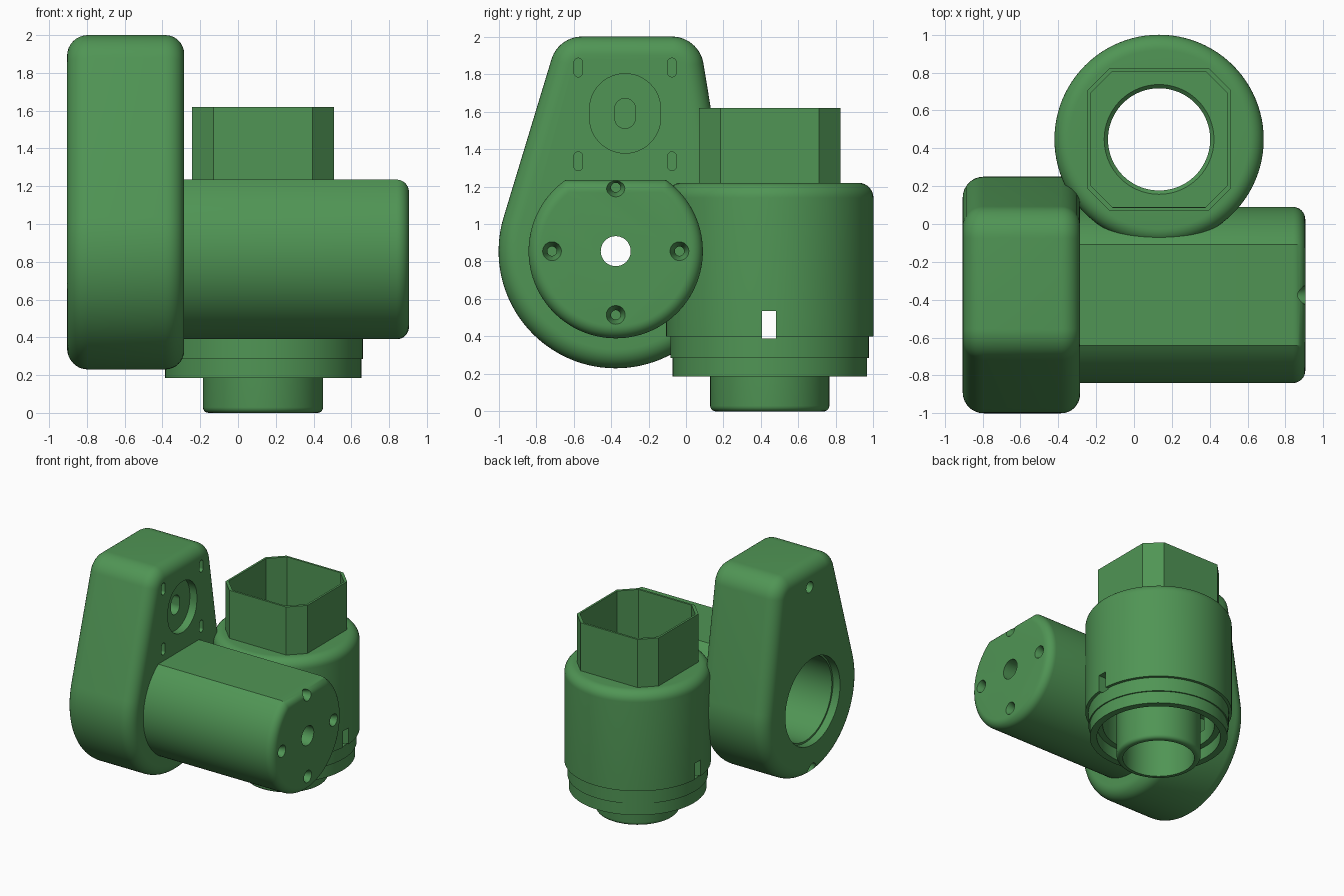
import bpy, bmesh
from math import sin, cos, pi, asin, atan2, hypot, radians

if "Cube" in bpy.data.objects:
    bpy.data.objects.remove(bpy.data.objects["Cube"])

green = bpy.data.materials.new("green_plastic")
green.diffuse_color = (0.08, 0.30, 0.09, 1)
green.use_nodes = True
green.node_tree.nodes["Principled BSDF"].inputs["Base Color"].default_value = green.diffuse_color


def loft(name, rings, closed=False):
    """Skin equal-length rings; cap the ends, or join last to first."""
    bm = bmesh.new()
    vr = [[bm.verts.new(p) for p in ring] for ring in rings]
    n = len(vr[0])
    pairs = list(zip(vr, vr[1:])) + ([(vr[-1], vr[0])] if closed else [])
    for a, b in pairs:
        for i in range(n):
            j = (i + 1) % n
            bm.faces.new((a[i], a[j], b[j], b[i]))
    if not closed:
        bm.faces.new(vr[0])
        bm.faces.new(vr[-1])
    bmesh.ops.recalc_face_normals(bm, faces=bm.faces)
    me = bpy.data.meshes.new(name)
    bm.to_mesh(me)
    bm.free()
    ob = bpy.data.objects.new(name, me)
    bpy.context.collection.objects.link(ob)
    me.materials.append(green)
    return ob


def cut(ob, cutters):
    bpy.context.view_layer.objects.active = ob
    for c in cutters:
        m = ob.modifiers.new("cut", 'BOOLEAN')
        m.operation, m.solver, m.object = 'DIFFERENCE', 'EXACT', c
        bpy.ops.object.modifier_apply(modifier=m.name)


def arc(a0, a1, n):
    return [a0 + (a1 - a0) * i / n for i in range(n + 1)]


def slot(y, z, steps, h=0.0):
    """Cutter along x; steps are (x, radius), h stretches the circle upwards into a slot."""
    rings = []
    for x, r in steps:
        ring = [(x, y + r * cos(a), z + h + r * sin(a)) for a in arc(0, pi, 24)]
        ring += [(x, y + r * cos(a), z - h + r * sin(a)) for a in arc(pi, 2 * pi, 24)]
        if h == 0:
            ring = ring[:24] + ring[25:-1]
        rings.append(ring)
    ob = loft("cutter", rings)
    ob.hide_render = True
    cutters_made.append(ob)
    return ob


def fillet(x0, x1, r, n=8):
    """(x, inset) steps with a rounded end at x1."""
    s = 1 if x1 > x0 else -1
    return [(x1 - s * r * (1 - sin(a)), r * (1 - cos(a))) for a in arc(0, pi / 2, n)]


cutters_made = []
CY, CZ = -0.375, 0.855          # drive axis
BX, BY = 0.1325, 0.447          # nozzle body axis

# Drive housing: hull of three circles with rounded rims
circles = [(CY, CZ, 0.625), (-0.075, 1.83, 0.17), (-0.555, 1.83, 0.17)]


def tangent(a, b):
    dy, dz = b[0] - a[0], b[1] - a[1]
    return atan2(dz, dy) - pi / 2 + asin((a[2] - b[2]) / hypot(dy, dz))


ang = [tangent(circles[i], circles[(i + 1) % 3]) for i in range(3)]
spans = []
for i, c in enumerate(circles):
    start, end = ang[i - 1], ang[i]
    while end < start:
        end += 2 * pi
    while end - start > 2 * pi:
        end -= 2 * pi
    spans.append((c, arc(start, end, 64 if i == 0 else 14)))


def hull(x, d):
    return [(x, c[0] + (c[2] - d) * cos(a), c[1] + (c[2] - d) * sin(a)) for c, s in spans for a in s]


steps = fillet(0, -0.905, 0.11)[::-1] + fillet(-0.905, -0.285, 0.1)
housing = loft("drive_housing", [hull(x, d) for x, d in steps])

# Gear motor barrel: cylinder with a flat along the top
R, H = 0.465, 0.38


def barrel(x, d):
    r, h = R - d, H - d
    p = asin(h / r)
    return [(x, CY + r * cos(a), CZ + r * sin(a)) for a in arc(pi - p, 2 * pi + p, 80)]


motor = loft("motor_barrel", [barrel(-0.35, 0)] + [barrel(x, d) for x, d in fillet(-0.35, 0.905, 0.065)])

# Nozzle body: lathed shell with skirt, annular groove and inner tube
prof = [(0.27, 0), (0.27, 0.78), (0.29, 0.8), (0.29, 1.22)]
prof += [(0.473 + 0.08 * sin(a), 1.14 + 0.08 * cos(a)) for a in arc(0, pi / 2, 8)]
prof += [(0.553, 0.40), (0.53, 0.40), (0.53, 0.285), (0.52, 0.285), (0.52, 0.185),
         (0.466, 0.185), (0.466, 0.28), (0.42, 0.28), (0.42, 0.54), (0.318, 0.54)]
prof += [(0.288 + 0.03 * cos(a), 0.03 - 0.03 * sin(a)) for a in arc(0, pi / 2, 5)]
body = loft("nozzle_body", [[(BX + r * cos(2 * pi * i / 96), BY + r * sin(2 * pi * i / 96), z)
                             for i in range(96)] for r, z in prof], closed=True)


# Feed socket: thin chamfered square tube
def octagon(w, z, c=0.115):
    k = w - c
    return [(BX + x, BY + y, z) for x, y in
            ((w, -k), (w, k), (k, w), (-k, w), (-w, k), (-w, -k), (-k, -w), (k, -w))]


socket = loft("feed_socket", [octagon(0.377, 1.18), octagon(0.377, 1.62),
                              octagon(0.36, 1.62), octagon(0.36, 1.18)], closed=True)

# Pocket below the socket and the window through the body
pocket = loft("cutter", [octagon(0.36, 0.8), octagon(0.36, 1.7)])
window = loft("cutter", [[(x, 0.405, 0.39), (x, 0.48, 0.39), (x, 0.48, 0.535), (x, 0.405, 0.535)]
                         for x in (-0.6, 0.9)])
cutters_made += [pocket, window]

# Stepped bore along the drive axis
bore = slot(CY, CZ, [(-1, 0.36), (-0.84, 0.36), (-0.84, 0.345), (0.6, 0.345)])

# Mounting slots, boss recess and bolt holes in the housing
mounts = [slot(y, z, [(-0.5, 0.023), (-0.2, 0.023)], 0.027)
          for y in (-0.575, -0.075) for z in (1.335, 1.835)]
mounts += [slot(-0.325, 1.59, [(-0.35, 0.19), (-0.2, 0.19)], 0.022),
           slot(-0.325, 1.59, [(-0.6, 0.055), (-0.2, 0.055)], 0.025)]
mounts += [slot(y, z, [(-1, 0.045), (-0.7, 0.045)]) for y, z in ((-0.335, 1.82), (CY, 0.295))]

# Shaft hole and four countersunk screw holes in the barrel end
screws = [slot(CY, CZ, [(0.5, 0.08), (1, 0.08)])]
screws += [slot(CY + 0.34 * cos(a), CZ + 0.34 * sin(a),
                [(0.72, 0.025), (0.84, 0.025), (0.905, 0.05), (0.95, 0.05)])
           for a in (0, pi / 2, pi, 3 * pi / 2)]

cut(housing, [bore] + mounts)
cut(motor, [bore] + screws)
cut(body, [pocket, window, bore])

for c in cutters_made:
    bpy.data.objects.remove(c)

for ob in (housing, motor, body, socket):
    bpy.ops.object.select_all(action='DESELECT')
    ob.select_set(True)
    bpy.context.view_layer.objects.active = ob
    bpy.ops.object.shade_smooth_by_angle(angle=radians(30))
